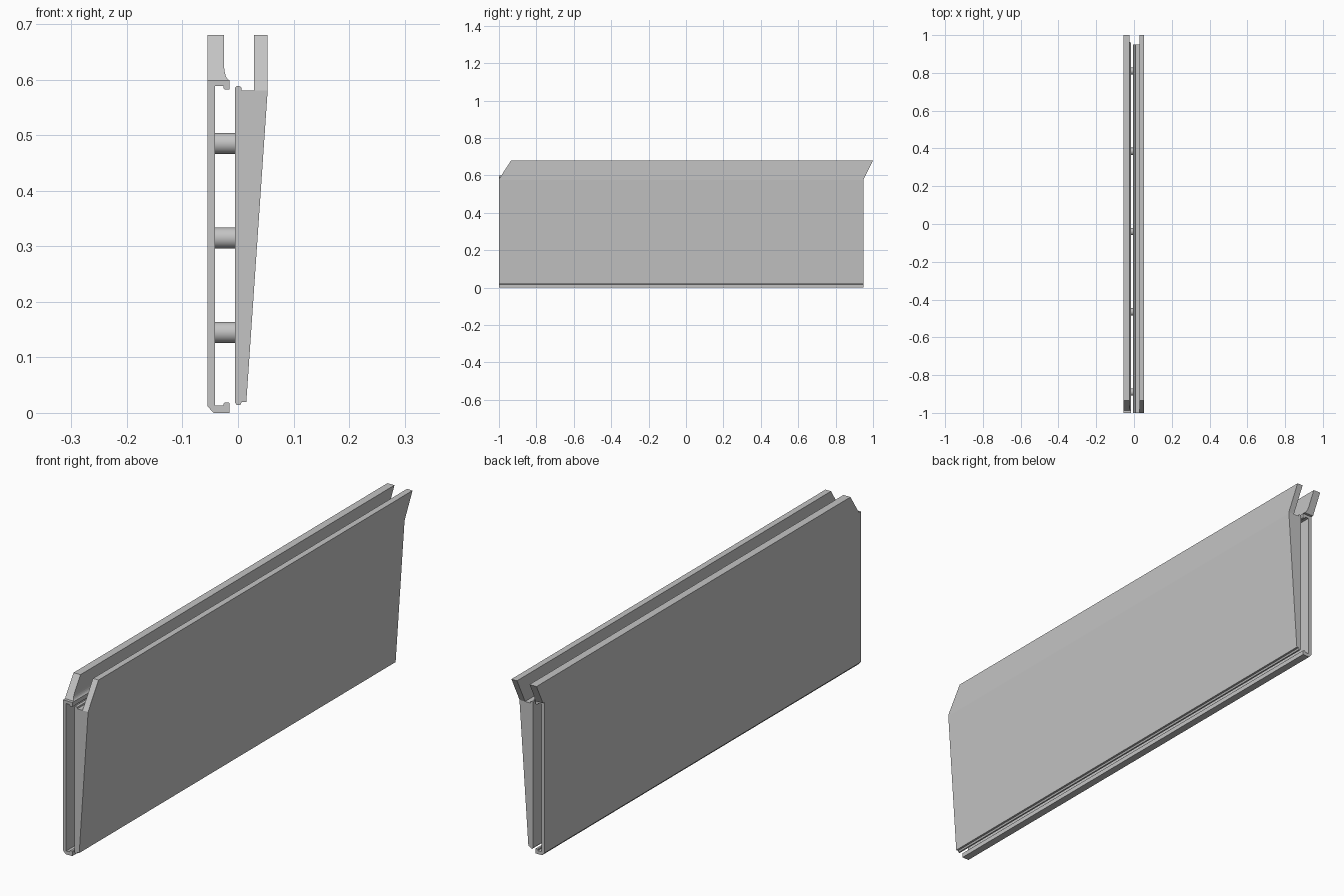
import bpy, bmesh, math
from mathutils import Matrix

cube = bpy.data.objects.get("Cube")
if cube:
    bpy.data.objects.remove(cube, do_unlink=True)

FRONT, BACK = -1.0, 0.95
RAKE_Z = 0.58          # height where the raked ends begin
TOP = 0.68

grey = bpy.data.materials.new("light grey")
grey.use_nodes = True
colour = (0.55, 0.55, 0.55, 1)
grey.diffuse_color = colour
grey.node_tree.nodes["Principled BSDF"].inputs["Base Color"].default_value = colour


def finish(bm, name):
    bmesh.ops.recalc_face_normals(bm, faces=bm.faces)
    mesh = bpy.data.meshes.new(name)
    bm.to_mesh(mesh)
    bm.free()
    mesh.materials.append(grey)
    ob = bpy.data.objects.new(name, mesh)
    bpy.context.scene.collection.objects.link(ob)
    return ob


def extrude(name, profile, raked=False):
    """Run an x-z profile along y, optionally with leaning end faces."""
    bm = bmesh.new()
    rings = []
    for y, lean in ((FRONT, 0.65), (BACK, 0.5)):
        rings.append([bm.verts.new((x, y + (lean * (z - RAKE_Z) if raked else 0), z))
                      for x, z in profile])
    a, b = rings
    bm.faces.new(a)
    bm.faces.new(b)
    for i in range(len(a)):
        j = (i + 1) % len(a)
        bm.faces.new((a[i], a[j], b[j], b[i]))
    return finish(bm, name)


# Backing channel with hooked lips at the bottom and top
extrude("channel_panel", [
    (-0.055, 0.012), (-0.044, 0), (-0.015, 0), (-0.015, 0.017), (-0.017, 0.019),
    (-0.024, 0.019), (-0.026, 0.017), (-0.026, 0.013), (-0.041, 0.013),
    (-0.041, 0.588), (-0.026, 0.588), (-0.026, 0.584), (-0.024, 0.582),
    (-0.015, 0.582), (-0.015, 0.599), (-0.055, 0.599)])

# Upper flange of the channel, flared by a concave fillet
fillet = [(-0.015 - 0.01 * math.sin(t * math.pi / 12),
           0.625 - 0.026 * math.cos(t * math.pi / 12)) for t in range(7)]
extrude("channel_flange", [(-0.055, 0.599)] + fillet
        + [(-0.025, TOP), (-0.055, TOP)], raked=True)

# Tapered board with rounded tongues at the bottom and top
extrude("tapered_board", [
    (-0.005, 0.018), (-0.002, 0.014), (0.004, 0.014), (0.007, 0.02), (0.015, 0.02),
    (0.053, 0.575), (0.053, 0.58), (0.007, 0.58), (0.006, 0.586),
    (0.003, 0.588), (-0.003, 0.588), (-0.005, 0.586)])

# Upper flange of the board
extrude("board_flange", [(0.029, RAKE_Z), (0.053, RAKE_Z), (0.053, TOP), (0.029, TOP)],
        raked=True)

# Grid of round spacer pegs joining the two
bm = bmesh.new()
for row in range(3):
    for col in range(5):
        place = Matrix.Translation((-0.023, -0.89 + 0.425 * col, 0.145 + 0.17 * row))
        bmesh.ops.create_cone(bm, cap_ends=True, segments=32, radius1=0.019,
                              radius2=0.019, depth=0.036,
                              matrix=place @ Matrix.Rotation(math.pi / 2, 4, 'Y'))
pegs = finish(bm, "spacer_pegs")
bpy.ops.object.select_all(action='DESELECT')
pegs.select_set(True)
bpy.context.view_layer.objects.active = pegs
bpy.ops.object.shade_smooth_by_angle(angle=math.radians(40))
